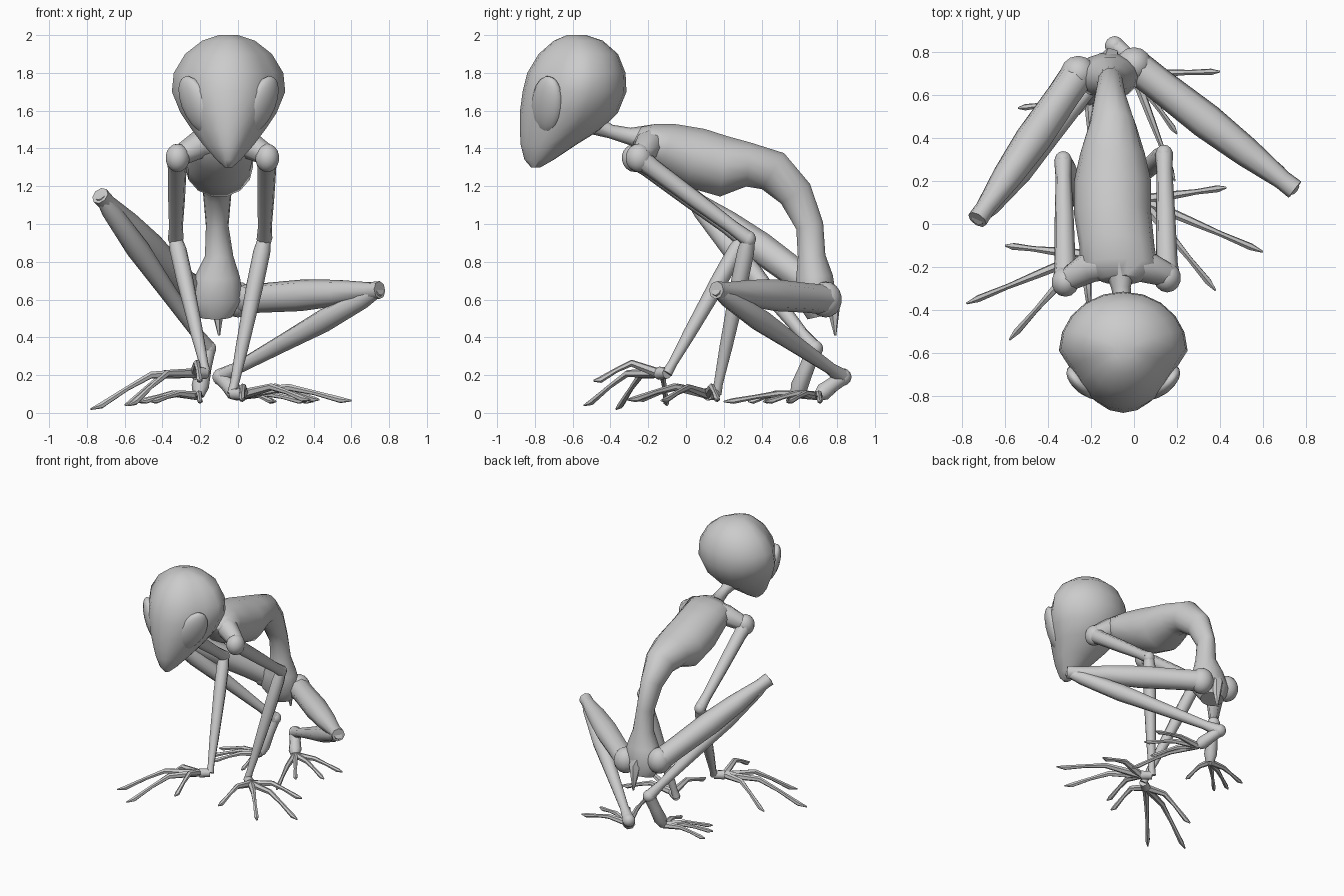
import bpy, math
from mathutils import Vector, Matrix

cube = bpy.data.objects.get("Cube")
if cube:
    bpy.data.objects.remove(cube)

GREY = (0.6, 0.6, 0.6, 1)
skin = bpy.data.materials.new("grey skin")
skin.use_nodes = True
skin.diffuse_color = GREY
skin.node_tree.nodes["Principled BSDF"].inputs["Base Color"].default_value = GREY


def finish(obj, angle=50):
    obj.data.materials.append(skin)
    bpy.ops.object.select_all(action="DESELECT")
    obj.select_set(True)
    bpy.context.view_layer.objects.active = obj
    bpy.ops.object.shade_smooth_by_angle(angle=math.radians(angle))


def loft(name, rings):
    """Skin a list of equal rings and cap both ends."""
    n = len(rings[0])
    verts = [v for ring in rings for v in ring]
    faces = [(k * n + i, k * n + (i + 1) % n, (k + 1) * n + (i + 1) % n, (k + 1) * n + i)
             for k in range(len(rings) - 1) for i in range(n)]
    faces += [tuple(reversed(range(n))), tuple(range(len(verts) - n, len(verts)))]
    mesh = bpy.data.meshes.new(name)
    mesh.from_pydata(verts, [], faces)
    obj = bpy.data.objects.new(name, mesh)
    bpy.context.collection.objects.link(obj)
    finish(obj)


def ellipse(center, u, v, n):
    return [center + u * math.cos(2 * math.pi * i / n) + v * math.sin(2 * math.pi * i / n)
            for i in range(n)]


def tube(name, points, radii, n=8):
    """Round limb through points, with one radius per point."""
    pts = [Vector(p) for p in points]
    rings, u = [], None
    for i, p in enumerate(pts):
        t = (pts[min(i + 1, len(pts) - 1)] - pts[max(i - 1, 0)]).normalized()
        u = t.orthogonal() if u is None else u - t * u.dot(t)
        u.normalize()
        rings.append(ellipse(p, u * radii[i], t.cross(u) * radii[i], n))
    loft(name, rings)


def limb(name, a, b, profile):
    """Straight limb: profile is (fraction along, radius)."""
    a, b = Vector(a), Vector(b)
    tube(name, [a.lerp(b, f) for f, r in profile], [r for f, r in profile])


def ball(name, loc, size, rot=(0, 0, 0)):
    bpy.ops.mesh.primitive_uv_sphere_add(segments=14, ring_count=9, location=loc, rotation=rot)
    obj = bpy.context.object
    obj.name, obj.scale = name, size
    finish(obj)


def digits(name, root, tips, lift, r):
    """Thin jointed fingers or toes spreading from one root."""
    root = Vector(root)
    for k, tip in enumerate(tips):
        tip = Vector(tip)
        pts = [root, root.lerp(tip, .42) + Vector((0, 0, lift)),
               root.lerp(tip, .65) + Vector((0, 0, lift * .6)), root.lerp(tip, .9), tip]
        tube(f"{name}_{k + 1}", pts, [r * 1.4, r, r * .7, r * .9, r * .25], 6)


# Head: stations of height, front y, back y, half width; the face side is pinched
HEAD = [(1.30, -.82, -.77, .02), (1.34, -.855, -.70, .065), (1.42, -.875, -.58, .135),
        (1.50, -.88, -.45, .195), (1.59, -.88, -.36, .255), (1.70, -.865, -.315, .3),
        (1.80, -.84, -.32, .29), (1.90, -.78, -.36, .23), (1.97, -.70, -.44, .14),
        (2.0, -.63, -.53, .05)]
rings = []
for z, front, back, w in HEAD:
    mid, depth = (front + back) / 2, (back - front) / 2
    ring = ellipse(Vector((0, mid, z)), Vector((w, 0, 0)), Vector((0, depth, 0)), 20)
    for v in ring:
        v.x = -.05 + v.x * (1 - .18 * min(1, max(0, 2.5 * (mid - v.y) / depth)))
    rings.append(ring)
loft("head", rings)
for side, s in (("right", -1), ("left", 1)):
    turn = (Matrix.Rotation(s * math.radians(47), 3, "Z") @ Matrix.Rotation(math.radians(14), 3, "X")
            @ Matrix.Rotation(s * math.radians(22), 3, "Y"))
    ball(side + "_eye", (-.05 + s * .168, -.735, 1.63), (.1, .055, .165), turn.to_euler())
tube("neck", [(-.05, -.52, 1.54), (-.05, -.4, 1.49), (-.06, -.3, 1.465), (-.07, -.17, 1.45)],
     [.06, .037, .045, .08])

# Torso curving from shoulders to pelvis: x, y, z, half width, half depth
TORSO = [(-.06, -.26, 1.47, .1, .05), (-.07, -.2, 1.44, .18, .1), (-.08, -.1, 1.4, .175, .14),
         (-.1, .05, 1.35, .18, .165), (-.1, .2, 1.305, .18, .165), (-.1, .33, 1.315, .15, .12),
         (-.1, .46, 1.28, .11, .115), (-.11, .58, 1.16, .075, .095), (-.11, .655, .99, .06, .075),
         (-.1, .665, .83, .075, .075), (-.11, .68, .72, .12, .1), (-.12, .69, .6, .15, .11),
         (-.12, .71, .51, .09, .07)]
rings = []
for i, (x, y, z, w, d) in enumerate(TORSO):
    a, b = TORSO[max(i - 1, 0)], TORSO[min(i + 1, len(TORSO) - 1)]
    t = Vector((0, b[1] - a[1], b[2] - a[2])).normalized()
    rings.append(ellipse(Vector((x, y, z)), Vector((w, 0, 0)), t.cross(Vector((1, 0, 0))) * d, 14))
loft("torso", rings)
tube("shoulder_yoke", [(-.31, -.26, 1.36), (-.21, -.2, 1.42), (-.07, -.16, 1.44), (.06, -.2, 1.42),
                       (.16, -.24, 1.36)], [.055, .075, .09, .075, .055])
tube("tailbone", [(-.12, .7, .67), (-.11, .78, .6), (-.1, .79, .41)], [.07, .045, .006], 6)

# Limb shapes
UPPER_ARM = [(0, .06), (.12, .05), (.5, .045), (.85, .037), (1, .042)]
FOREARM = [(0, .035), (.08, .045), (.3, .045), (.7, .034), (.93, .024), (1, .028)]
THIGH = [(0, .08), (.15, .078), (.45, .084), (.7, .07), (.92, .046), (1, .048)]
SHIN = [(0, .03), (.1, .05), (.35, .062), (.6, .048), (.9, .033), (1, .045)]

ARMS = {
    "right": ((-.32, -.27, 1.35), (-.33, .3, .92), (-.17, -.1, .21),
              [(-.78, -.37, .02), (-.58, -.54, .04), (-.2, -.49, .17), (-.6, -.1, .04)], .07),
    "left": ((.155, -.25, 1.35), (.14, .33, .92), (-.03, .16, .1),
             [(.43, .17, .07), (.6, -.13, .065), (.38, -.31, .07), (.02, -.27, .07)], .05)}
for side, (shoulder, elbow, wrist, tips, lift) in ARMS.items():
    ball(side + "_shoulder", shoulder, (.065, .07, .075))
    limb(side + "_upper_arm", shoulder, elbow, UPPER_ARM)
    ball(side + "_elbow", elbow, (.04, .04, .045))
    limb(side + "_forearm", elbow, wrist, FOREARM)
    palm = Vector(wrist).lerp(sum((Vector(t) for t in tips), Vector()) / 4, .16)
    palm.z = wrist[2]
    tube(side + "_palm", [wrist, palm], [.03, .035])
    digits(side + "_finger", palm, tips, lift, .019)

LEGS = {
    "right": ((-.26, .7, .65), (-.73, .02, 1.15), (-.16, .68, .34), (-.21, .58, .09),
              [(-.54, .54, .06), (-.52, .41, .06), (-.46, .33, .06), (-.2, .33, .06)]),
    "left": ((.0, .74, .6), (.75, .16, .65), (-.09, .83, .19), (.0, .7, .09),
             [(.4, .71, .06), (.36, .54, .06), (.2, .42, .06), (.19, .2, .06)])}
for side, (hip, knee, heel, sole, tips) in LEGS.items():
    ball(side + "_hip", hip, (.085, .085, .095))
    limb(side + "_thigh", hip, knee, THIGH)
    limb(side + "_shin", knee, heel, SHIN)
    ball(side + "_heel", heel, (.046, .046, .046))
    limb(side + "_foot", heel, sole, [(0, .042), (.4, .04), (.8, .046), (1, .03)])
    digits(side + "_toe", sole, tips, .025, .017)
